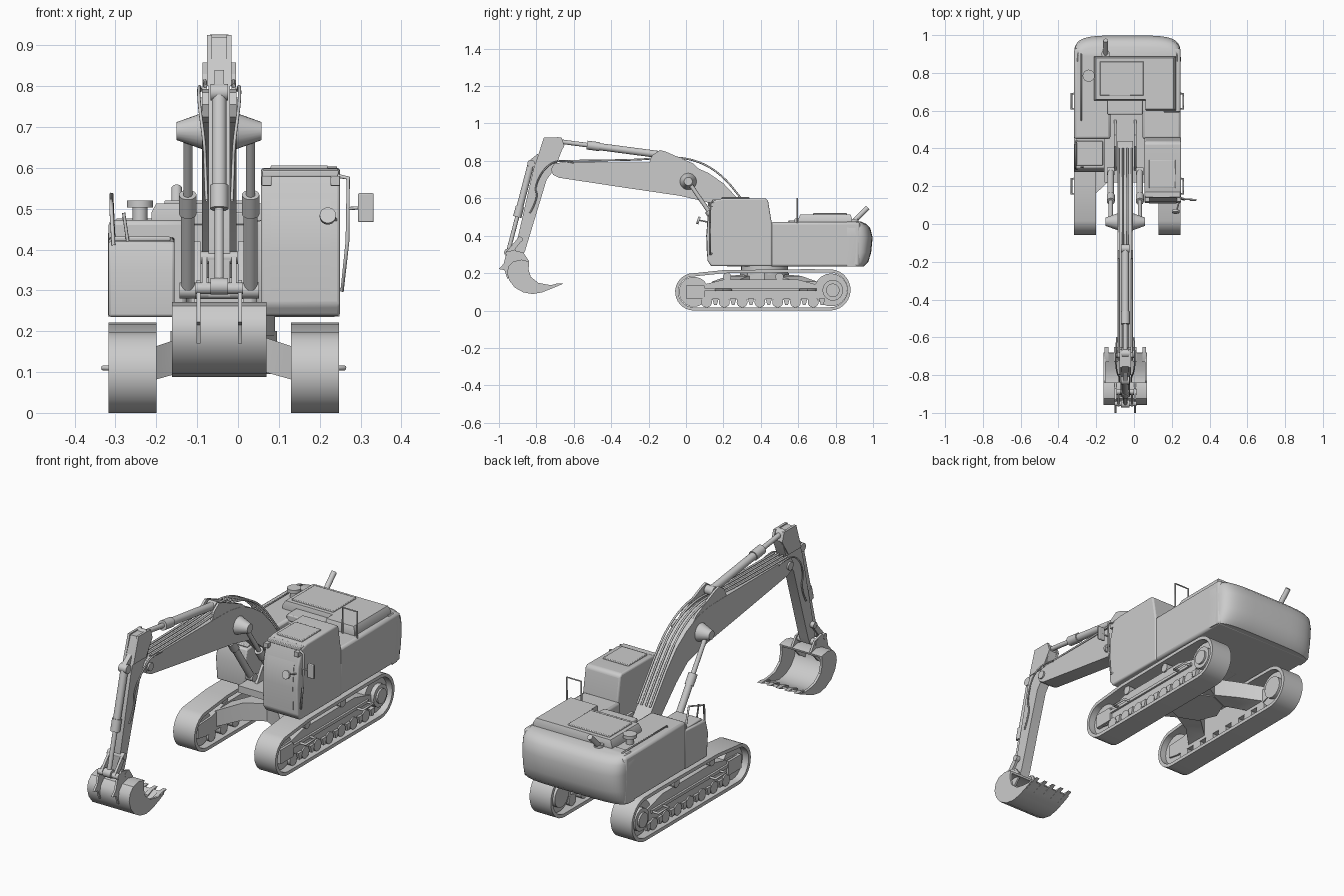
import bpy, bmesh, math
from mathutils import Vector

C = -0.035   # centre plane of body and tracks
B = -0.046   # centre plane of boom, stick and bucket


def finish(name, bm, bevel=0.0, seg=2):
    bmesh.ops.recalc_face_normals(bm, faces=bm.faces)
    me = bpy.data.meshes.new(name)
    bm.to_mesh(me)
    bm.free()
    ob = bpy.data.objects.new(name, me)
    bpy.context.collection.objects.link(ob)
    if bevel:
        m = ob.modifiers.new("bevel", 'BEVEL')
        m.width, m.segments, m.limit_method = bevel, seg, 'ANGLE'
    return ob


def loft(name, rings, bevel=0.0, seg=2, caps=True, wrap=False):
    bm = bmesh.new()
    vs = [[bm.verts.new(p) for p in r] for r in rings]
    n, m = len(vs[0]), len(vs)
    for i in range(m if wrap else m - 1):
        a, b = vs[i], vs[(i + 1) % m]
        for j in range(n):
            k = (j + 1) % n
            bm.faces.new((a[j], a[k], b[k], b[j]))
    if caps and not wrap:
        bm.faces.new(vs[0])
        bm.faces.new(vs[-1])
    return finish(name, bm, bevel, seg)


def prism(name, pts, a, b, axis='x', bevel=0.0, seg=2):
    put = {'x': lambda p, t: (t, p[0], p[1]), 'y': lambda p, t: (p[0], t, p[1]),
           'z': lambda p, t: (p[0], p[1], t)}[axis]
    return loft(name, [[put(p, t) for p in pts] for t in (a, b)], bevel, seg)


def box(name, x0, x1, y0, y1, z0, z1, bevel=0.0):
    return prism(name, [(x0, y0), (x1, y0), (x1, y1), (x0, y1)], z0, z1, 'z', bevel)


def shell(name, pts, d, x0, x1, closed):
    # a profile in y-z thickened by d and given a width in x
    n, rings = len(pts), []
    for i, p in enumerate(pts):
        q = pts[(i + 1) % n] if closed else pts[min(i + 1, n - 1)]
        o = pts[i - 1] if closed else pts[max(i - 1, 0)]
        t = Vector((q[0] - o[0], q[1] - o[1])).normalized()
        u = (p[0] - t.y * d, p[1] + t.x * d)
        rings.append([(x0, *p), (x1, *p), (x1, *u), (x0, *u)])
    return loft(name, rings, wrap=closed)


def tube(name, p, q, r, r2=None, sides=24):
    p, q = Vector(p), Vector(q)
    bm = bmesh.new()
    M = (q - p).to_track_quat('Z', 'Y').to_matrix().to_4x4()
    M.translation = (p + q) / 2
    bmesh.ops.create_cone(bm, cap_ends=True, segments=sides, radius1=r,
                          radius2=r if r2 is None else r2, depth=(q - p).length, matrix=M)
    return finish(name, bm)


def wire(name, pts, r, smooth=False, closed=False):
    cu = bpy.data.curves.new(name, 'CURVE')
    cu.dimensions, cu.bevel_depth, cu.bevel_resolution = '3D', r, 2
    sp = cu.splines.new('NURBS' if smooth else 'POLY')
    sp.points.add(len(pts) - 1)
    for s, p in zip(sp.points, pts):
        s.co = (*p, 1)
    sp.use_cyclic_u = closed
    if smooth:
        sp.use_endpoint_u, sp.order_u = True, 3
    ob = bpy.data.objects.new(name, cu)
    bpy.context.collection.objects.link(ob)


def ram(name, x, p, q, split, r, rod):
    # hydraulic cylinder: barrel, gland collar, rod and end eyes
    p, q = Vector((x, *p)), Vector((x, *q))
    at = lambda t: p.lerp(q, t)
    tube(name + "_barrel", p, at(split), r)
    tube(name + "_collar", at(split - 0.12), at(split), r * 1.25)
    tube(name + "_rod", at(split), q, rod)
    for e, tag in ((p, "base"), (q, "end")):
        w = Vector((r * 1.2, 0, 0))
        tube(name + "_eye_" + tag, e - w, e + w, r * 1.15)


# --- tracks ---
arc = lambda cy, cz, r, a0, a1, n: [(cy + r * math.cos(math.radians(a0 + (a1 - a0) * i / n)),
                                     cz + r * math.sin(math.radians(a0 + (a1 - a0) * i / n))) for i in range(n + 1)]
belt = arc(0.042, 0.1, 0.1, 270, 105, 14) + [(0.2, 0.216), (0.65, 0.221)] + arc(0.77, 0.11, 0.11, 85, -90, 14)
for s, side in ((-1, "left"), (1, "right")):
    X = lambda d: C + s * d
    shell(side + "_track_belt", belt, -0.017, X(0.165), X(0.282), True)
    prism(side + "_track_frame", [(0.0, 0.07), (0.06, 0.06), (0.68, 0.06), (0.73, 0.08), (0.73, 0.13),
                                  (0.6, 0.165), (0.2, 0.165), (0.1, 0.14), (0.0, 0.135)], X(0.185), X(0.258))
    box(side + "_frame_ledge", X(0.25), X(0.268), 0.05, 0.7, 0.105, 0.12)
    box(side + "_tension_cover", X(0.25), X(0.27), 0.0, 0.1, 0.065, 0.135)
    tube(side + "_idler", (X(0.195), 0.042, 0.1), (X(0.25), 0.042, 0.1), 0.08)
    tube(side + "_sprocket", (X(0.19), 0.775, 0.11), (X(0.25), 0.775, 0.11), 0.088, sides=21)
    tube(side + "_drive_hub", (X(0.17), 0.785, 0.108), (X(0.272), 0.785, 0.108), 0.055)
    tube(side + "_drive_cap", (X(0.27), 0.785, 0.108), (X(0.281), 0.785, 0.108), 0.036)
    for i in range(7):
        y = 0.11 + i * 0.095
        tube(f"{side}_roller_{i}", (X(0.185), y, 0.045), (X(0.265), y, 0.045), 0.029, sides=16)
        prism(f"{side}_guard_{i}", [(y + 0.03, 0.065), (y + 0.04, 0.03), (y + 0.055, 0.03), (y + 0.065, 0.065)],
              X(0.25), X(0.27))
    for y in (0.22, 0.5):
        tube(f"{side}_carrier_{y}", (X(0.19), y, 0.18), (X(0.265), y, 0.18), 0.022, sides=16)
    for y in (0.2, 0.65):
        wire(f"{side}_step_{y}", [(X(0.26), y - 0.04, 0.11), (X(0.296), y - 0.04, 0.11),
                                  (X(0.296), y + 0.04, 0.11), (X(0.26), y + 0.04, 0.11)], 0.006)
    # undercarriage legs
    for t in (-1, 1):
        quad = lambda x, y, h, z0, z1: [(x, y - h, z0), (x, y + h, z0), (x, y + h, z1), (x, y - h, z1)]
        loft(f"{side}_leg_{'front' if t < 0 else 'rear'}",
             [quad(X(0.0), 0.42 + t * 0.07, 0.07, 0.1, 0.19), quad(X(0.1), 0.42 + t * 0.14, 0.055, 0.1, 0.185),
              quad(X(0.19), 0.42 + t * 0.22, 0.06, 0.075, 0.155)])
tube("undercarriage_centre", (C, 0.42, 0.095), (C, 0.42, 0.2), 0.13, sides=8)
tube("slew_ring", (C, 0.42, 0.19), (C, 0.42, 0.24), 0.125, sides=40)

# --- upper body ---
prism("engine_body", [(-0.317, 0.45), (-0.125, 0.45), (-0.125, 0.59), (0.045, 0.59), (0.045, 0.45), (0.247, 0.45),
                      (0.247, 0.93), (-0.317, 0.93)], 0.235, 0.472, 'z', 0.012)
box("slew_deck", -0.155, 0.06, 0.22, 0.62, 0.236, 0.27)
prism("tool_box", [(0.285, 0.235), (0.275, 0.35), (0.295, 0.42), (0.46, 0.43), (0.46, 0.235)], -0.317, -0.155, 'x', 0.006)
box("tool_box_lid", -0.305, -0.165, 0.31, 0.44, 0.42, 0.432, 0.004)
rings = []
for z, yb in ((0.236, 0.95), (0.26, 0.975), (0.31, 0.99), (0.39, 0.998), (0.44, 0.985), (0.462, 0.965), (0.476, 0.935)):
    f = lambda v: math.copysign(abs(v) ** 0.45, v)
    w = 0.283 if z < 0.46 else 0.283 - (z - 0.455)
    rings.append([(C + w * f(math.cos(math.pi * i / 24)), 0.86 + (yb - 0.86) * f(max(0, math.sin(math.pi * i / 24))), z)
                  for i in range(25)])
loft("counterweight", rings)
hood = [(-0.2, 0.66), (0.06, 0.66), (0.06, 0.61), (0.21, 0.61), (0.21, 0.88), (-0.2, 0.88)]
shrink = lambda k, z: [(0.005 + (x - 0.005) * k, 0.75 + (y - 0.75) * k, z) for x, y in hood]
loft("engine_hood", [shrink(1.06, 0.47), shrink(1.06, 0.49), shrink(1.0, 0.513)])
box("hood_lid", -0.18, 0.05, 0.68, 0.86, 0.51, 0.52, 0.003)
box("rear_crossbar", -0.14, 0.045, 0.58, 0.66, 0.46, 0.492, 0.005)
tube("filler_neck", (-0.24, 0.785, 0.47), (-0.24, 0.785, 0.505), 0.018)
tube("filler_cap", (-0.24, 0.785, 0.503), (-0.24, 0.785, 0.52), 0.032)
tube("exhaust_base", (-0.15, 0.9, 0.465), (-0.15, 0.9, 0.49), 0.022)
tube("exhaust_pipe", (-0.15, 0.9, 0.48), (-0.15, 0.972, 0.55), 0.013)
wire("side_seam_rail", [(-0.28, 0.55, 0.47), (-0.28, 0.55, 0.478), (-0.28, 0.9, 0.478), (-0.28, 0.9, 0.47)], 0.004)
wire("deck_handrail", [(0.16, 0.595, 0.46), (0.16, 0.595, 0.6), (0.24, 0.595, 0.6), (0.24, 0.595, 0.46)], 0.004)
wire("tool_box_handrail", [(-0.305, 0.29, 0.41), (-0.31, 0.3, 0.495), (-0.31, 0.42, 0.535), (-0.305, 0.44, 0.43)], 0.005)
wire("tool_box_grab", [(-0.27, 0.3, 0.42), (-0.28, 0.3, 0.49)], 0.004)

# --- cab ---
prism("cab", [(0.115, 0.265), (0.135, 0.237), (0.46, 0.237), (0.46, 0.46), (0.438, 0.59), (0.425, 0.6), (0.19, 0.598),
              (0.145, 0.588), (0.118, 0.5), (0.11, 0.4)], 0.056, 0.25, 'x', 0.008, 3)
shell("front_window", [(0.147, 0.578), (0.116, 0.5), (0.108, 0.4), (0.112, 0.29)], 0.01, 0.08, 0.226, False)
box("roof_hatch", 0.08, 0.22, 0.19, 0.34, 0.595, 0.606, 0.003)
box("cab_visor", 0.06, 0.246, 0.14, 0.17, 0.578, 0.594, 0.003)
for x in (0.07, 0.238):
    box(f"cab_lamp_{x}", x - 0.012, x + 0.012, 0.118, 0.15, 0.556, 0.58, 0.002)
wire("cab_handrail", [(0.245, 0.14, 0.58), (0.27, 0.13, 0.575), (0.268, 0.13, 0.42), (0.255, 0.13, 0.3), (0.245, 0.14, 0.305)], 0.005)
wire("mirror_arm", [(0.265, 0.13, 0.5), (0.31, 0.13, 0.503)], 0.004)
box("side_mirror", 0.294, 0.332, 0.123, 0.133, 0.467, 0.538, 0.003)
wire("round_mirror_arm", [(0.243, 0.13, 0.47), (0.225, 0.07, 0.483)], 0.004)
tube("round_mirror", (0.22, 0.06, 0.484), (0.22, 0.072, 0.48), 0.02)

# --- boom ---
prism("boom", [(-0.722, 0.755), (-0.705, 0.785), (-0.66, 0.793), (-0.17, 0.792), (-0.06, 0.79), (0.03, 0.775), (0.12, 0.735),
               (0.2, 0.68), (0.275, 0.6), (0.44, 0.385), (0.43, 0.34), (0.38, 0.33), (0.2, 0.51), (0.11, 0.58),
               (-0.03, 0.613), (-0.35, 0.66), (-0.68, 0.71), (-0.71, 0.725)], B - 0.042, B + 0.042)
for s, side in ((-1, "left"), (1, "right")):
    X = lambda d: B + s * d
    prism(side + "_boom_bracket", [(-0.2, 0.78), (-0.18, 0.83), (-0.14, 0.858), (-0.11, 0.85), (0.04, 0.785), (0.08, 0.745)],
          X(0.03), X(0.041))
    prism(side + "_boom_mount", [(0.27, 0.25), (0.56, 0.25), (0.47, 0.42), (0.41, 0.42), (0.33, 0.34)], X(0.046), X(0.06))
    tube(side + "_boom_boss", (X(0.04), 0.012, 0.69), (X(0.104), 0.012, 0.69), 0.045, 0.022)
    ram(side + "_boom_ram", X(0.077), (0.28, 0.3), (0.012, 0.69), 0.6, 0.017, 0.011)
    for i, d in enumerate((0.012, 0.035)):
        wire(f"{side}_boom_hose_{i}", [(X(d), -0.68, 0.8), (X(d), -0.3, 0.803), (X(d), -0.15, 0.815), (X(d), -0.02, 0.82),
                                       (X(d), 0.1, 0.785), (X(d), 0.2, 0.715), (X(d), 0.28, 0.62), (X(d), 0.4, 0.46)], 0.005, True)
    wire(side + "_stick_hose", [(X(0.045), -0.6, 0.79), (X(0.05), -0.68, 0.81), (X(0.05), -0.76, 0.76), (X(0.036), -0.81, 0.66),
                                (X(0.034), -0.79, 0.6), (X(0.031), -0.835, 0.52)], 0.004, True)
    prism(side + "_stick_fork", [(-0.76, 0.925), (-0.665, 0.925), (-0.65, 0.88), (-0.7, 0.8), (-0.8, 0.8)], X(0.018), X(0.03))
    prism(side + "_rocker_link", [(-0.9, 0.385), (-0.88, 0.37), (-0.94, 0.295), (-0.965, 0.31)], X(0.03), X(0.042))
    prism(side + "_bucket_ear", [(-1.0, 0.222), (-0.975, 0.25), (-0.965, 0.29), (-0.93, 0.325), (-0.87, 0.31), (-0.84, 0.265),
                                 (-0.9, 0.2), (-0.955, 0.17), (-0.97, 0.215)], X(0.046), X(0.056))
ram("stick_ram", B, (-0.13, 0.832), (-0.685, 0.905), 0.72, 0.019, 0.012)
tube("boom_ram_pin", (B - 0.08, 0.012, 0.69), (B + 0.08, 0.012, 0.69), 0.015)
tube("boom_tip_pin", (B - 0.05, -0.69, 0.752), (B + 0.05, -0.69, 0.752), 0.02)

# --- stick and linkage ---
prism("stick", [(-0.755, 0.92), (-0.67, 0.92), (-0.655, 0.88), (-0.7, 0.76), (-0.745, 0.7), (-0.86, 0.32), (-0.875, 0.285),
                (-0.905, 0.285), (-0.915, 0.32), (-0.815, 0.76)], B - 0.026, B + 0.026)
prism("bucket_ram_bracket", [(-0.79, 0.84), (-0.84, 0.8), (-0.835, 0.77), (-0.8, 0.74)], B - 0.012, B + 0.012)
ram("bucket_ram", B, (-0.828, 0.785), (-0.952, 0.31), 0.6, 0.018, 0.011)
tube("linkage_pin_upper", (B - 0.058, -0.95, 0.305), (B + 0.058, -0.95, 0.305), 0.014)
tube("linkage_pin_lower", (B - 0.058, -0.89, 0.295), (B + 0.058, -0.89, 0.295), 0.016)
tube("rocker_pin", (B - 0.046, -0.888, 0.38), (B + 0.046, -0.888, 0.38), 0.015)

# --- bucket ---
back = [(-0.838, 0.262), (-0.88, 0.272), (-0.925, 0.262), (-0.95, 0.235), (-0.957, 0.2), (-0.945, 0.16), (-0.915, 0.122),
        (-0.87, 0.097), (-0.82, 0.088), (-0.77, 0.097), (-0.72, 0.117), (-0.68, 0.135)]
shell("bucket_shell", back, 0.01, B - 0.115, B + 0.115, False)
for s, side in ((-1, "left"), (1, "right")):
    prism(side + "_bucket_cheek", back + [(-0.74, 0.138), (-0.79, 0.148), (-0.83, 0.18), (-0.842, 0.22)],
          B + s * 0.104, B + s * 0.116)
for i in range(5):
    x = B - 0.1 + i * 0.05
    prism(f"bucket_tooth_{i}", [(-0.73, 0.112), (-0.73, 0.132), (-0.69, 0.145), (-0.652, 0.145)], x - 0.01, x + 0.01)

# --- shading ---
bpy.ops.object.select_all(action='DESELECT')
for ob in bpy.data.objects:
    if ob.type == 'MESH':
        ob.select_set(True)
        bpy.context.view_layer.objects.active = ob
bpy.ops.object.shade_smooth_by_angle(angle=math.radians(32))
